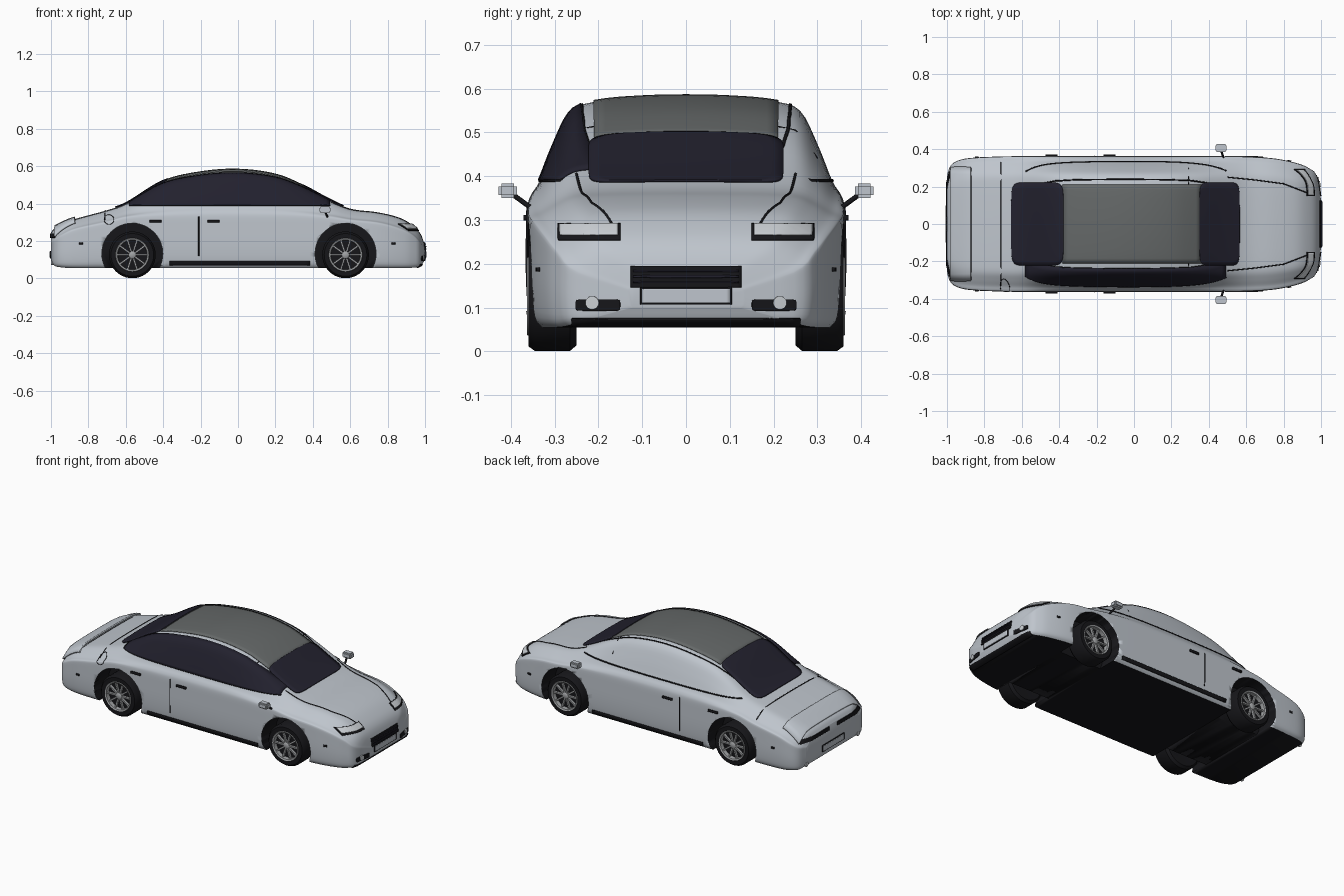
import bpy, bmesh, math
from mathutils import Vector, Matrix
from mathutils.bvhtree import BVHTree

if "Cube" in bpy.data.objects:
    bpy.data.objects.remove(bpy.data.objects["Cube"])


def material(name, *rgb):
    m = bpy.data.materials.new(name)
    m.use_nodes = True
    m.diffuse_color = (*rgb, 1)
    m.node_tree.nodes["Principled BSDF"].inputs["Base Color"].default_value = (*rgb, 1)
    return m


SILVER = material("silver_paint", .52, .56, .61)
GREY = material("roof_grey", .13, .14, .14)
GLASS = material("dark_glass", .016, .015, .027)
BLACK = material("black_trim", .008, .008, .01)
RIM = material("rim_metal", .36, .37, .38)
LAMP = material("lamp_clear", .6, .63, .66)


def finish(name, bm, *mats, smooth=True):
    me = bpy.data.meshes.new(name)
    bm.to_mesh(me)
    bm.free()
    ob = bpy.data.objects.new(name, me)
    bpy.context.collection.objects.link(ob)
    for m in mats:
        me.materials.append(m)
    bpy.ops.object.select_all(action='DESELECT')
    ob.select_set(True)
    bpy.context.view_layer.objects.active = ob
    if smooth:
        bpy.ops.object.shade_smooth_by_angle(angle=math.radians(40))
    return ob


# Body stations: x, half width, shoulder z, top z, bottom z
STATIONS = [
    (-1, .26, .19, .245, .1), (-.985, .305, .2, .265, .07), (-.95, .335, .225, .285, .06),
    (-.88, .352, .26, .315, .055), (-.7, .361, .3, .365, .055), (-.6, .363, .325, .4, .055),
    (-.4, .363, .333, .52, .055), (-.2, .363, .335, .568, .055), (0, .363, .335, .582, .055),
    (.2, .363, .335, .556, .055), (.33, .363, .333, .505, .055), (.49, .362, .325, .42, .055),
    (.6, .36, .31, .373, .055), (.75, .35, .295, .353, .055), (.87, .325, .262, .322, .055),
    (.94, .295, .225, .278, .058), (.98, .25, .18, .232, .07), (1, .13, .14, .17, .1)]
XS = [s[0] for s in STATIONS]
VS = [Vector(s[1:]) for s in STATIONS]


def tangent(i):
    a, b = max(i - 1, 0), min(i + 1, len(XS) - 1)
    return (VS[b] - VS[a]) / (XS[b] - XS[a])


def station(x):
    i = max(k for k in range(len(XS) - 1) if XS[k] <= x or k == 0)
    d = XS[i + 1] - XS[i]
    t = (x - XS[i]) / d
    h = t * t * (3 - 2 * t)
    return (VS[i] * (1 - h) + VS[i + 1] * h + tangent(i) * d * t * (1 - t) ** 2
            - tangent(i + 1) * d * t * t * (1 - t))


# Unit half section: width fraction, height (-1 sill, 0 shoulder, 1 roof)
KEYS = [Vector(k) for k in (
    (.93, -1), (.93, -1), (.98, -.9), (1, -.6), (1, -.2), (.995, 0), (.972, .1), (.92, .22),
    (.83, .55), (.716, .87), (.55, .955), (.28, .99), (0, 1), (-.28, .99))]
HALF = []
for i in range(1, len(KEYS) - 2):
    p, q, r, s = KEYS[i - 1:i + 3]
    for t in (0, .25, .5, .75):
        HALF.append(.5 * (2 * q + (r - p) * t + (2 * p - 5 * q + 4 * r - s) * t ** 2
                          + (3 * q - p - 3 * r + s) * t ** 3))
LOOP = HALF + [Vector((0, 1))] + [Vector((-v.x, v.y)) for v in reversed(HALF)]


def build_body():
    bm = bmesh.new()
    rings = []
    n = 80
    for i in range(n + 1):
        x = math.sin(math.pi * (i / n - .5))
        w, sh, top, bot = station(x)
        rings.append([bm.verts.new((x, v.x * w, sh + v.y * (top - sh if v.y > 0 else sh - bot)))
                      for v in LOOP])
    for a, b in zip(rings, rings[1:]):
        for j in range(len(a)):
            k = (j + 1) % len(a)
            bm.faces.new((a[j], a[k], b[k], b[j]))
    for ring in (rings[0], rings[-1]):
        bm.faces.new(ring)
    bmesh.ops.recalc_face_normals(bm, faces=bm.faces)
    for f in bm.faces:
        f.material_index = int(f.normal.z < -.85)
    return bm


shell = build_body()
TREE = BVHTree.FromBMesh(shell)
body = finish("body", shell, SILVER, BLACK)

# Wheel arches
WHEELS = [(x, s) for x in (-.565, .575) for s in (-1, 1)]
for x, s in WHEELS:
    bm = bmesh.new()
    bmesh.ops.create_cone(bm, cap_ends=True, segments=48, radius1=.163, radius2=.163, depth=.3,
                          matrix=Matrix.Translation((x, s * .37, .132))
                          @ Matrix.Rotation(math.pi / 2, 4, 'X'))
    cutter = finish("arch_cutter", bm, BLACK)
    cutter.hide_render = True
    mod = body.modifiers.new("arch", 'BOOLEAN')
    mod.operation, mod.solver, mod.object = 'DIFFERENCE', 'EXACT', cutter
    mod.material_mode = 'TRANSFER'
    bpy.context.view_layer.objects.active = body
    bpy.ops.object.modifier_apply(modifier=mod.name)
    bpy.data.objects.remove(cutter)

# Projection of flat drawings onto the body
VIEWS = {
    "right": lambda a, b: ((a, -1, b), (0, 1, 0)),
    "left": lambda a, b: ((a, 1, b), (0, -1, 0)),
    "top": lambda a, b: ((a, b, 1), (0, 0, -1)),
    "nose": lambda a, b: ((1.5, a, b), (-1, 0, 0)),
    "tail": lambda a, b: ((-1.5, a, b), (1, 0, 0))}
SIDES = {-1: "right", 1: "left"}


def project(view, a, b, off):
    o, d = map(Vector, VIEWS[view](a, b))
    p, nrm, *_ = TREE.ray_cast(o, d)
    if p is None:
        p, nrm, *_ = TREE.find_nearest(o + d)
    return p + nrm * off


def patch(name, mat, view, shape, off=.002, nu=24, nv=16, thick=.006):
    bm = bmesh.new()
    g = [[bm.verts.new(project(view, *shape(2 * i / nu - 1, 2 * j / nv - 1), off))
          for j in range(nv + 1)] for i in range(nu + 1)]
    for i in range(nu):
        for j in range(nv):
            bm.faces.new((g[i][j], g[i + 1][j], g[i + 1][j + 1], g[i][j + 1]))
    ob = finish(name, bm, mat)
    mod = ob.modifiers.new("plate", 'SOLIDIFY')
    mod.thickness, mod.offset = thick, 0


def rect(a, b, ha, hb, power=0):
    def shape(u, v):
        if not power:
            return a + ha * u, b + hb * v
        u = math.sin(u * math.pi / 2)
        return a + ha * u, b + hb * v * max(1 - abs(u) ** power, .0001) ** (1 / power)
    return shape


def tube(name, mat, pts, radius):
    cu = bpy.data.curves.new(name, 'CURVE')
    cu.dimensions, cu.bevel_depth, cu.bevel_resolution = '3D', radius, 1
    sp = cu.splines.new('POLY')
    sp.points.add(len(pts) - 1)
    for q, p in zip(sp.points, pts):
        q.co = (*p, 1)
    cu.use_fill_caps = True
    cu.materials.append(mat)
    bpy.context.collection.objects.link(bpy.data.objects.new(name, cu))


def seam(name, view, pts, radius=.003, steps=12):
    flat = [Vector(p).lerp(Vector(q), t / steps) for p, q in zip(pts, pts[1:])
            for t in range(steps)] + [Vector(pts[-1])]
    tube(name, BLACK, [project(view, *p, 0) for p in flat], radius)


# Roof panel and screens
patch("roof_panel", GREY, "top", rect(-.01, 0, .37, .21))
patch("windscreen", GLASS, "top", rect(.455, 0, .108, .222, 8), .004)
patch("rear_window", GLASS, "top", rect(-.515, 0, .14, .222, 8), .004)
seam("roof_seam", "top", [(.29, -.3), (.29, .3)])
seam("boot_seam", "top", [(-.71, -.33), (-.71, .33)])


# Side windows: straight belt line, upper edge following the roof
def window(u, v):
    x = -.045 + .535 * u
    return x, .39 + max(station(x).z - .39, .004) * .9 * (v + 1) / 2


patch("right_side_window", GLASS, "right", window, nu=48)
edge = [i / 20 - 1 for i in range(41)]
outline = [window(u, -1) for u in edge] + [window(u, 1) for u in reversed(edge)]

for s, side in SIDES.items():
    # Seams, handles and trim on each flank
    seam(side + "_window_outline", side, outline, .004, 1)
    seam(side + "_door_seam", side, [(-.21, .33), (-.21, .12)])
    seam(side + "_bonnet_seam", "top",
         [(.5, s * .25), (.65, s * .235), (.8, s * .215), (.93, s * .165)])
    for x in (-.44, -.13):
        patch(side + "_door_handle", BLACK, side, rect(x, .305, .032, .006), .004, 4, 2, .009)
    for x in (-.84, .83):
        patch(side + "_side_marker", BLACK, side, rect(x, .187, .01, .005), nu=2, nv=2)
    patch(side + "_sill_strip", BLACK, side, rect(.01, .083, .375, .01), .003, nv=4, thick=.009)
    # Lamps
    patch(side + "_headlamp_frame", BLACK, "nose", rect(s * .22, .271, .071, .018))
    patch(side + "_headlamp", LAMP, "nose", rect(s * .22, .274, .065, .012), .006)
    patch(side + "_fog_recess", BLACK, "nose", rect(s * .2, .106, .05, .013, 8))
    patch(side + "_fog_lamp", LAMP, "nose", rect(s * .213, .111, .015, .015, 2), .006)
    patch(side + "_tail_lamp", BLACK, "tail", rect(s * .165, .228, .125, .011))
    # Door mirror and exhaust
    bm = bmesh.new()
    bmesh.ops.create_cube(bm, matrix=Matrix.Translation((.465, s * .407, .367))
                          @ Matrix.Diagonal((.06, .042, .034, 1)))
    bmesh.ops.bevel(bm, geom=bm.edges[:], offset=.007, segments=2, affect='EDGES')
    finish(side + "_mirror", bm, SILVER)
    tube(side + "_mirror_arm", BLACK, [(.48, s * .35, .325), (.465, s * .395, .358)], .006)
    tube(side + "_exhaust", LAMP, [(-.93, s * .25, .085), (-1, s * .25, .085)], .015)

# Fuel flap
seam("fuel_flap_ring", "right", [(-.69 + .026 * math.cos(a * math.pi / 12),
                                  .315 + .026 * math.sin(a * math.pi / 12)) for a in range(25)],
     .002, 1)

# Nose: grille, plate and lower lip
patch("grille", BLACK, "nose", rect(0, .17, .126, .024))
for z in (.158, .17, .182):
    patch("grille_slat", GLASS, "nose", rect(0, z, .12, .002), .006, nv=2)
patch("lower_lip", BLACK, "nose", rect(0, .068, .26, .008))
for end in ("nose", "tail"):
    patch(end + "_plate_frame", BLACK, end, rect(0, .127, .105, .02))
    patch(end + "_plate", SILVER, end, rect(0, .127, .1, .016), .004)

# Boot lip spoiler
patch("spoiler", SILVER, "top", rect(-.922, 0, .052, .3), .009, thick=.009)
seam("spoiler_seam", "top", [(-.868, -.3), (-.868, .3)], .002)


# Wheels
def lathe(name, mat, centre, s, profile):
    bm = bmesh.new()
    vs = [bm.verts.new((r, s * y, 0)) for r, y in profile]
    es = [bm.edges.new(e) for e in zip(vs, vs[1:])]
    bmesh.ops.spin(bm, geom=vs + es, axis=(0, 1, 0), cent=(0, 0, 0), steps=40,
                   angle=math.tau)
    bmesh.ops.remove_doubles(bm, verts=bm.verts, dist=.0001)
    bmesh.ops.recalc_face_normals(bm, faces=bm.faces)
    bmesh.ops.translate(bm, verts=bm.verts, vec=centre)
    return finish(name, bm, mat)


for x, s in WHEELS:
    c = Vector((x, 0, .126))
    tag = ("front_" if x > 0 else "rear_") + SIDES[s]
    lathe(tag + "_tyre", BLACK, c, s, [
        (0, .26), (.08, .25), (.112, .25), (.125, .265), (.125, .345), (.114, .36),
        (.09, .36), (.086, .335), (0, .335)])
    lathe(tag + "_rim", RIM, c, s, [
        (.086, .33), (.09, .36), (.088, .363), (.08, .36), (.078, .33), (.086, .33)])
    lathe(tag + "_hub", RIM, c, s, [(.02, .33), (.02, .352), (.014, .357), (0, .357)])
    bm = bmesh.new()
    for k in range(10):
        bmesh.ops.create_cube(bm, matrix=Matrix.Translation(c + Vector((0, s * .345, 0)))
                              @ Matrix.Rotation(k * math.tau / 10, 4, 'Y')
                              @ Matrix.Translation((.047, 0, 0))
                              @ Matrix.Diagonal((.068, .014, .009, 1)))
    finish(tag + "_spokes", bm, RIM, smooth=False)
